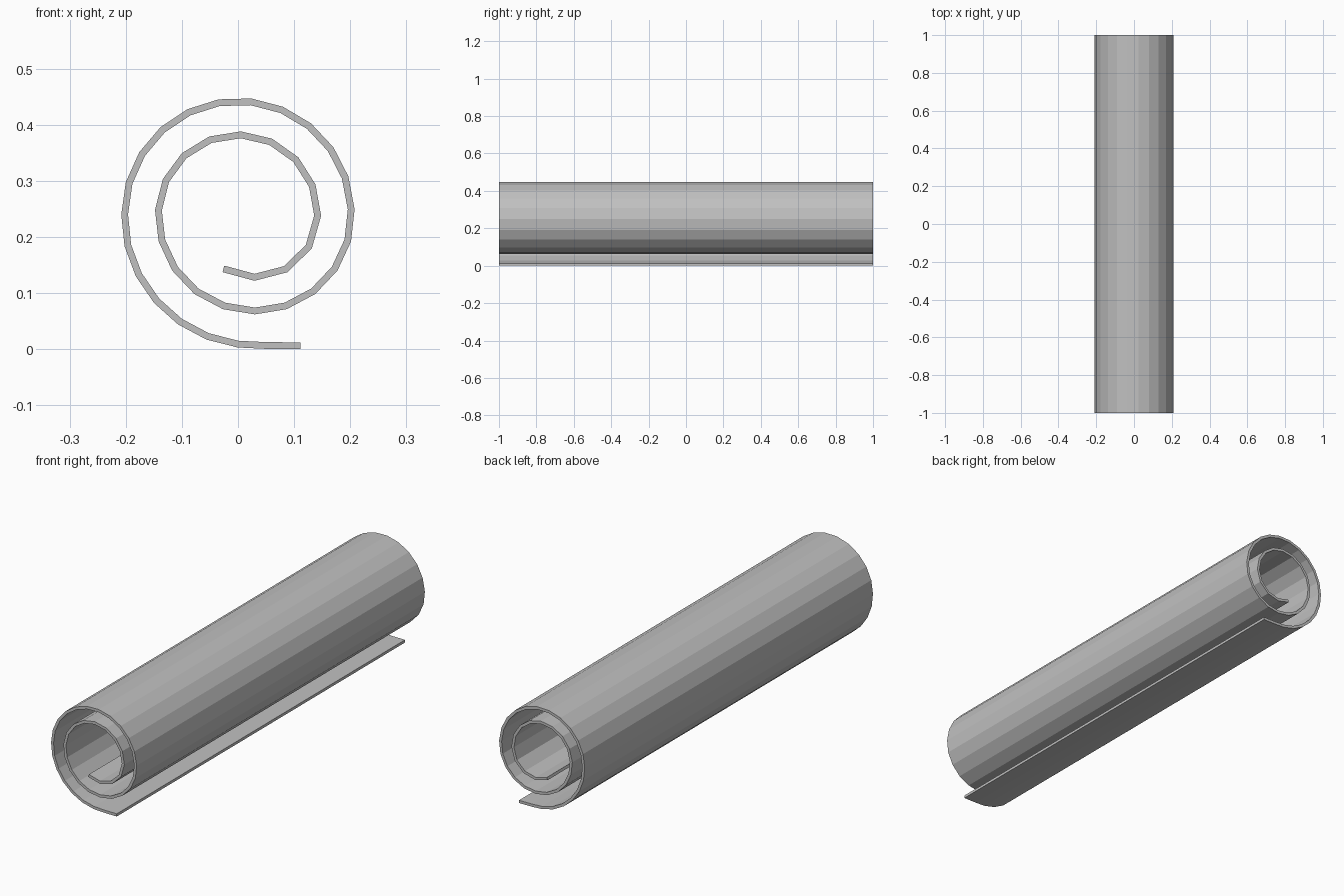
import bpy
import bmesh
from math import cos, sin, radians
from mathutils import Vector

cube = bpy.data.objects.get("Cube")
if cube:
    bpy.data.objects.remove(cube, do_unlink=True)

HALF_LENGTH = 1.0
THICKNESS = 0.012
AXIS_Z = 0.24

# Flat grey sheet material
grey = bpy.data.materials.new("grey sheet")
grey.use_nodes = True
colour = (0.53, 0.53, 0.53, 1)
grey.diffuse_color = colour
grey.node_tree.nodes["Principled BSDF"].inputs["Base Color"].default_value = colour

# Spiral of half turns: centre x, radius, start angle, end angle, segments
ARCS = [
    (0.03, 0.112, -120, -1, 4),
    (0.0, 0.142, -1, 177, 8),
    (0.03, 0.172, 177, 363, 10),
    (0.0, 0.202, 3, 180, 11),
    (0.03, 0.233, 180, 262.6, 6),
]


def spiral_path():
    points = []
    for centre, radius, start, end, count in ARCS:
        first = 1 if points else 0
        for i in range(first, count + 1):
            a = radians(start + (end - start) * i / count)
            points.append((centre + radius * cos(a), AXIS_Z + radius * sin(a)))
    # Loose flap lying flat on the ground
    return points + [(0.05, 0.0065), (0.111, 0.006)]


# Sweep the spiral along y, then thicken it
bm = bmesh.new()
path = [bm.verts.new((x, -HALF_LENGTH, z)) for x, z in spiral_path()]
edges = [bm.edges.new(pair) for pair in zip(path, path[1:])]
swept = bmesh.ops.extrude_edge_only(bm, edges=edges)["geom"]
bmesh.ops.translate(bm, vec=Vector((0, 2 * HALF_LENGTH, 0)),
                    verts=[g for g in swept if isinstance(g, bmesh.types.BMVert)])
bmesh.ops.recalc_face_normals(bm, faces=bm.faces)
mesh = bpy.data.meshes.new("rolled_sheet")
bm.to_mesh(mesh)
bm.free()
mesh.materials.append(grey)

sheet = bpy.data.objects.new("rolled_sheet", mesh)
bpy.context.collection.objects.link(sheet)
thicken = sheet.modifiers.new("thickness", 'SOLIDIFY')
thicken.thickness = THICKNESS
thicken.offset = 0
thicken.use_even_offset = True
